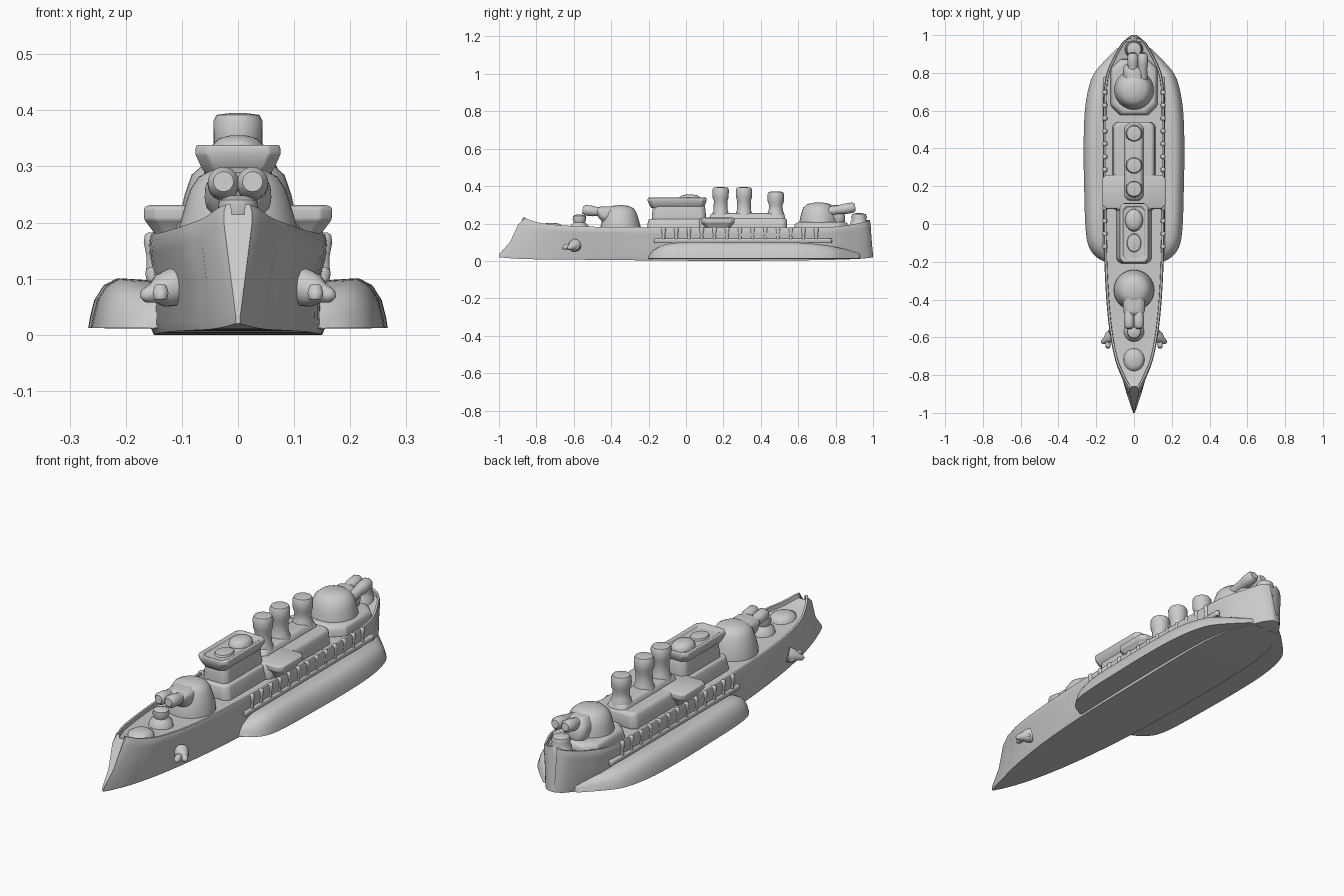
import bpy, bmesh, math
from mathutils import Vector

if "Cube" in bpy.data.objects:
    bpy.data.objects.remove(bpy.data.objects["Cube"])


def finish(name, bm, bevel=0.0, angle=50):
    bmesh.ops.recalc_face_normals(bm, faces=bm.faces)
    me = bpy.data.meshes.new(name)
    bm.to_mesh(me)
    bm.free()
    ob = bpy.data.objects.new(name, me)
    bpy.context.collection.objects.link(ob)
    bpy.ops.object.select_all(action='DESELECT')
    ob.select_set(True)
    bpy.context.view_layer.objects.active = ob
    if bevel:
        m = ob.modifiers.new("soft_edges", 'BEVEL')
        m.width, m.segments, m.limit_method = bevel, 3, 'ANGLE'
    bpy.ops.object.shade_smooth_by_angle(angle=math.radians(angle))
    return ob


def loft(name, rings, bevel=0.0, angle=50):
    bm = bmesh.new()
    vs = [[bm.verts.new(p) for p in r] for r in rings]
    n = len(vs[0])
    for a, b in zip(vs, vs[1:]):
        for i in range(n):
            bm.faces.new((a[i], a[(i + 1) % n], b[(i + 1) % n], b[i]))
    bm.faces.new(vs[0])
    bm.faces.new(vs[-1])
    return finish(name, bm, bevel, angle)


def revolve(name, x, y, prof, sy=1.0, seg=32):
    rings = [[(x + r * math.cos(2 * math.pi * i / seg),
               y + sy * r * math.sin(2 * math.pi * i / seg), z) for i in range(seg)]
             for r, z in prof]
    return loft(name, rings)


def slab(name, y0, y1, levels, bevel=0.01, corner=0.02, x=0.0):
    """Stack of chamfered rectangles; levels = (half width, z, end inset)."""
    rings = []
    for w, z, d in levels:
        a, b, c = y0 + d, y1 - d, min(corner, w * 0.6)
        rings.append([(x + px, py, z) for px, py in
                      ((-w, a + c), (-w + c, a), (w - c, a), (w, a + c),
                       (w, b - c), (w - c, b), (-w + c, b), (-w, b - c))])
    return loft(name, rings, bevel)


def tube(name, p, q, prof, seg=20):
    p, q = Vector(p), Vector(q)
    rot = (q - p).to_track_quat('Z', 'Y')
    rings = [[p.lerp(q, t) + rot @ Vector((r * math.cos(2 * math.pi * i / seg),
              r * math.sin(2 * math.pi * i / seg), 0)) for i in range(seg)]
             for t, r in prof]
    return loft(name, rings)


def spline(rows, sub=5):
    """Catmull-Rom interpolation of station rows."""
    out = []
    for i in range(len(rows) - 1):
        p = [rows[max(0, min(len(rows) - 1, i + k))] for k in (-1, 0, 1, 2)]
        for s in range(sub):
            t = s / sub
            out.append([0.5 * (2 * b + (c - a) * t + (2 * a - 5 * b + 4 * c - d) * t * t
                        + (3 * b - a - 3 * c + d) * t ** 3) for a, b, c, d in zip(*p)])
    return out + [rows[-1]]


# Hull: keel y, rail y, keel half width, rail half width, keel z, rail z
stations = [(-1.0, -0.87, .004, .025, .02, .232), (-.95, -.85, .022, .04, .015, .226),
            (-.86, -.80, .05, .066, .01, .208), (-.72, -.70, .085, .105, .008, .193),
            (-.5, -.5, .12, .138, .006, .183), (-.2, -.2, .145, .157, .003, .18),
            (.2, .2, .155, .162, 0, .178), (.6, .6, .155, .162, .003, .178),
            (.78, .78, .135, .15, .006, .182), (.9, .89, .09, .105, .01, .195),
            (.97, .96, .05, .062, .015, .21), (1.0, .985, .015, .02, .02, .218)]
rings = []
for yk, yr, wk, wr, zk, zr in spline(stations):
    lip = min(.014, wr * .5)
    inset = max(-.86, min(.965, yr))
    wm = wk + (wr - wk) * .4 - .004 * (abs(yr) < .8)
    half = [(wk * .96, yk, zk), (wk, yk, zk + .015), (max(wm, .004), yk + (yr - yk) * .45, .1),
            (wr * .99, yk + (yr - yk) * .8, zr - .035), (wr, yr, zr - .012),
            (wr - lip * .3, yr, zr), (wr - lip, inset, zr), (wr - lip * 1.1, inset, zr - .018)]
    rings.append(half + [(-x, y, z) for x, y, z in reversed(half)])
loft("hull", rings, angle=40)

for side, word in ((1, "right"), (-1, "left")):
    # Side bulges along the waterline: y, outer half width, top z
    rows = [(-.2, .155, .035), (-.17, .205, .06), (-.11, .243, .088), (0, .258, .1),
            (.2, .264, .1), (.4, .267, .1), (.6, .26, .098), (.74, .235, .085),
            (.82, .195, .07), (.93, .09, .045)]
    rings = []
    for y, w, h in spline(rows):
        n = w - .05 if w > .14 else w * .64
        b = w - n
        rings.append([(side * x, y, z) for x, z in
                      ((n * .3, .01), (w, .012), (w - .003, h * .3), (n + b * .78, h * .62),
                       (n + b * .45, h * .88), (n, h), (n - b * .6, h * .98), (n * .3, h * .9))])
    loft("bulge_" + word, rings)
    # Casemate gallery: sill and ribs under the deck edge
    slab("gallery_sill_" + word, -.17, .78, [(.01, .095, 0), (.014, .112, 0), (.008, .12, 0)],
         .004, x=side * .152)
    for i in range(13):
        y = -.12 + i * .068
        revolve(f"gallery_rib_{word}_{i}", side * .154, y,
                [(.01, .1), (.009, .14), (.014, .165), (.012, .178), (.006, .182)], seg=12)
    # Anchors on the bow
    tube("anchor_" + word, (side * .115, -.59, .085), (side * .172, -.63, .068),
         [(0, .034), (.35, .03), (.6, .018), (.9, .012), (1, .004)])
    slab("anchor_shank_" + word, -.66, -.57, [(.012, .062, 0), (.014, .075, 0), (.01, .09, .01)],
         .005, x=side * .138)

# Superstructure
slab("deckhouse", .07, .54, [(.115, .155, 0), (.108, .215, 0), (.1, .23, .005)])
slab("wing_platform", .08, .26, [(.145, .155, .03), (.152, .185, .02), (.167, .205, 0),
                                 (.168, .226, 0), (.16, .231, .006)], .005)
slab("funnel_casing", .12, .535, [(.055, .22, 0), (.045, .245, .01), (.035, .255, .02)])
slab("bridge_base", -.21, .11, [(.095, .155, 0), (.085, .2, .005), (.08, .225, .01)])
slab("bridge_house", -.185, .11, [(.068, .2, 0), (.062, .265, .005), (.06, .3, .01)])
slab("bridge_platform", -.205, .11, [(.055, .282, .02), (.066, .3, .008), (.076, .322, 0),
                                     (.075, .338, .001), (.06, .338, .016), (.055, .325, .02)], .004)
revolve("bridge_dome", 0, .02, [(.048, .32), (.046, .338), (.034, .35), (.015, .355)], 1.25)
revolve("bridge_seat", 0, -.1, [(.04, .32), (.035, .333), (.012, .337)], 1.3)

# Funnels
for i, (y, top) in enumerate(((.185, .395), (.31, .395), (.48, .372))):
    revolve(f"funnel_{i}", 0, y, [(.05, .22), (.046, .25), (.038, .27), (.036, top - .075),
                                  (.043, top - .055), (.044, top - .015), (.038, top - .003),
                                  (.015, top)])

# Gun turrets
revolve("front_turret", 0, -.35, [(.108, .155), (.106, .19), (.096, .225), (.085, .26),
                                  (.07, .282), (.045, .294), (.015, .298)])
slab("front_gun_hood", -.5, -.33, [(.04, .2, .06), (.06, .235, .03), (.058, .27, .01),
                                   (.035, .29, .03)], .012)
slab("aft_barbette", .575, .875, [(.125, .155, 0), (.118, .195, .005), (.105, .207, .02)],
     .008, .05)
revolve("aft_turret", 0, .71, [(.108, .17), (.104, .21), (.095, .25), (.083, .285),
                               (.06, .305), (.02, .312)])
slab("aft_gun_hood", .7, .85, [(.05, .2, 0), (.058, .24, 0), (.054, .27, .01), (.035, .3, .03)], .012)
barrel = [(0, .026), (.6, .024), (.72, .028), (.93, .028), (1, .018)]
for s in (-1, 1):
    tube(f"front_barrel_{s}", (s * .026, -.36, .25), (s * .026, -.553, .273), barrel)
    tube(f"aft_barrel_{s}", (.02 + s * .026, .7, .255), (.02 + s * .026, .905, .287), barrel)

# Deck fittings: capstans and hatches
revolve("bow_hatch", 0, -.72, [(.058, .165), (.052, .19), (.035, .2), (.012, .204)], 1.1)
revolve("front_capstan", 0, -.57, [(.055, .16), (.048, .19), (.03, .205), (.036, .222),
                                   (.034, .24), (.015, .248)])
revolve("stern_capstan", 0, .925, [(.05, .17), (.045, .21), (.038, .22), (.042, .235),
                                   (.036, .25), (.012, .256)])
